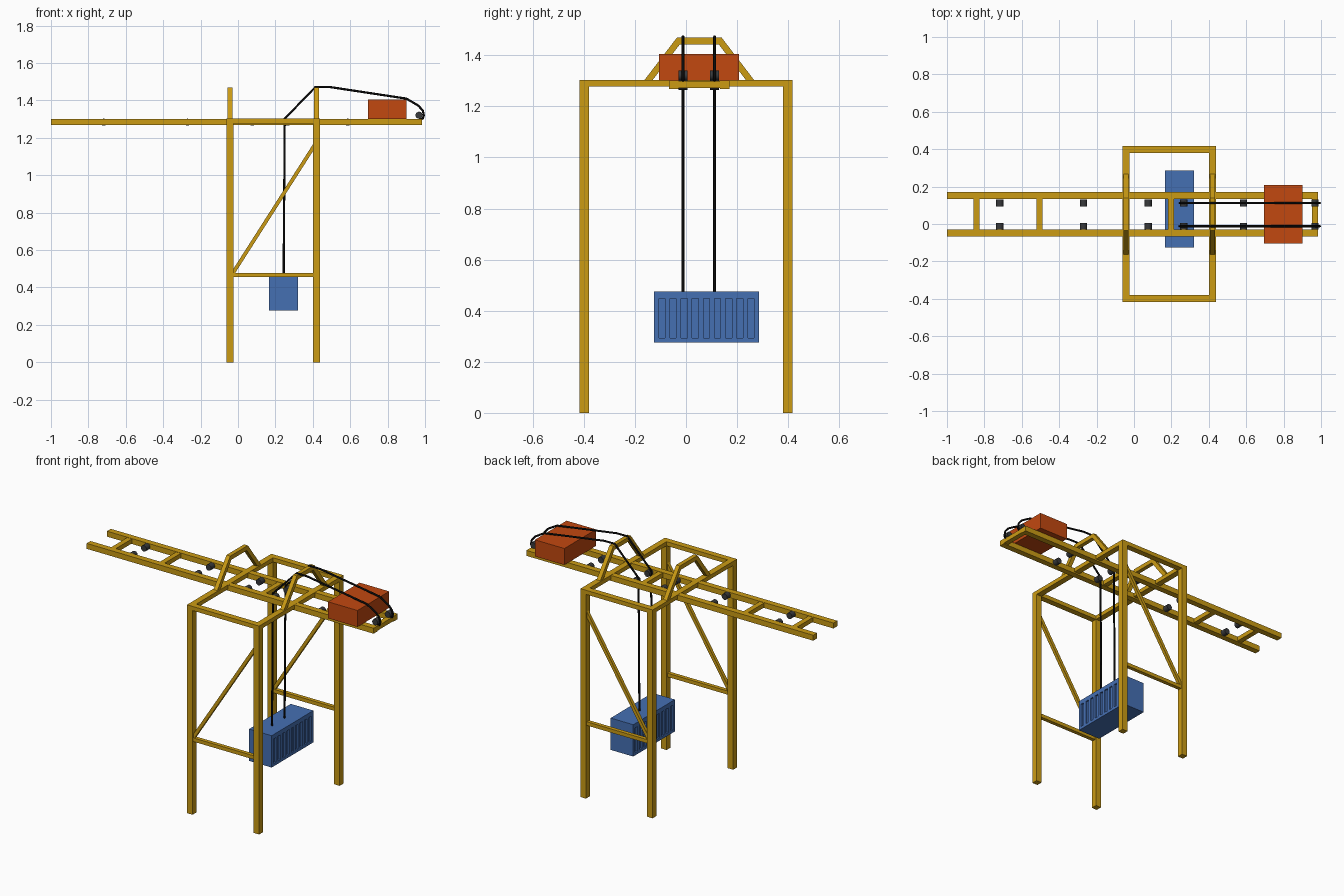
import bpy
import bmesh
from mathutils import Matrix, Vector

cube = bpy.data.objects.get("Cube")
if cube:
    bpy.data.objects.remove(cube, do_unlink=True)


def material(name, rgb):
    mat = bpy.data.materials.new(name)
    mat.use_nodes = True
    mat.diffuse_color = (*rgb, 1)
    mat.node_tree.nodes["Principled BSDF"].inputs["Base Color"].default_value = (*rgb, 1)
    return mat


YELLOW = material("crane yellow", (0.6, 0.33, 0.007))
ORANGE = material("house orange", (0.54, 0.065, 0.005))
BLUE = material("container blue", (0.06, 0.16, 0.45))
GREY = material("wheel grey", (0.04, 0.042, 0.045))
BLACK = material("cable black", (0.003, 0.003, 0.003))


def finish(name, bm, mat):
    bmesh.ops.recalc_face_normals(bm, faces=bm.faces)
    mesh = bpy.data.meshes.new(name)
    bm.to_mesh(mesh)
    bm.free()
    mesh.materials.append(mat)
    obj = bpy.data.objects.new(name, mesh)
    bpy.context.collection.objects.link(obj)
    return obj


def box_mesh(lo, hi):
    bm = bmesh.new()
    lo, hi = Vector(lo), Vector(hi)
    mat = Matrix.Translation((lo + hi) / 2) @ Matrix.Diagonal((*(hi - lo), 1))
    bmesh.ops.create_cube(bm, size=1, matrix=mat)
    return bm


def box(name, lo, hi, mat=YELLOW):
    return finish(name, box_mesh(lo, hi), mat)


def strut(name, a, b, width):
    a, b = Vector(a), Vector(b)
    bm = bmesh.new()
    turn = (b - a).to_track_quat('Z', 'Y').to_matrix().to_4x4()
    size = Matrix.Diagonal((width, width, (b - a).length, 1))
    bmesh.ops.create_cube(bm, size=1, matrix=Matrix.Translation((a + b) / 2) @ turn @ size)
    return finish(name, bm, YELLOW)


LEG_X = (-0.042, 0.419)      # leg centre lines
LEG_Y = 0.398
HALF = 0.019                 # half width of the main beams
TOP = 1.303
RAIL_Y = (-0.048, 0.152)     # boom girder centre lines
MID_Y = 0.052                # centre line of the boom
CABLE_Y = (-0.012, 0.112)

# Portal frame: four legs, side beams, lower ties and diagonal braces
for side, y in (("front", -LEG_Y), ("back", LEG_Y)):
    for end, x in zip(("inner", "outer"), LEG_X):
        box(f"{side}_{end}_leg", (x - HALF, y - HALF, 0), (x + HALF, y + HALF, TOP))
    box(f"{side}_top_beam", (LEG_X[0], y - HALF, 1.277), (LEG_X[1], y + HALF, TOP))
    box(f"{side}_lower_tie", (LEG_X[0], y - 0.012, 0.455), (LEG_X[1], y + 0.012, 0.478))
    strut(f"{side}_diagonal_brace", (-0.035, y, 0.465), (0.412, y, 1.165), 0.02)

# Cross beams with a trapezoid frame standing on each
half_profile = [(0.217, 1.30), (0.087, 1.47), (0.076, 1.443), (0.185, 1.30)]
for end, x in zip(("inner", "outer"), LEG_X):
    box(f"{end}_cross_beam", (x - HALF, -LEG_Y, 1.277), (x + HALF, LEG_Y, TOP))
    outer, inner = half_profile[:2], half_profile[2:]
    loop = ([(-y, z) for y, z in outer] + [(y, z) for y, z in reversed(outer)]
            + [(y, z) for y, z in reversed(inner)] + [(-y, z) for y, z in inner])
    bm = bmesh.new()
    face = bm.faces.new([bm.verts.new((x - 0.013, MID_Y + y, z)) for y, z in loop])
    extruded = bmesh.ops.extrude_face_region(bm, geom=[face])["geom"]
    bmesh.ops.translate(bm, vec=(0.026, 0, 0),
                        verts=[v for v in extruded if isinstance(v, bmesh.types.BMVert)])
    finish(f"{end}_top_frame", bm, YELLOW)

# Boom: two girders joined by short ties
for side, y in zip(("front", "back"), RAIL_Y):
    box(f"{side}_boom_girder", (-1, y - HALF, 1.268), (0.985, y + HALF, 1.302))
for i, x in enumerate((-0.843, -0.505, 0.197, 0.969)):
    box(f"boom_tie_{i + 1}", (x - 0.016, RAIL_Y[0], 1.272), (x + 0.016, RAIL_Y[1], 1.3))

# Machinery house
box("machinery_house", (0.696, -0.105, 1.302), (0.9, 0.208, 1.405), ORANGE)

# Container: cut the sides into cells, then sink the slots
c_lo, c_hi = Vector((0.165, -0.126, 0.276)), Vector((0.321, 0.286, 0.475))
bm = box_mesh(c_lo, c_hi)
slots = [0.08 + (i - 4) * 0.0436 for i in range(9)]
cuts = [((0, y + s * 0.0122, 0), (0, 1, 0)) for y in slots for s in (-1, 1)]
cuts += [((0, 0, z), (0, 0, 1)) for z in (0.294, 0.447)]
for point, normal in cuts:
    bmesh.ops.bisect_plane(bm, geom=bm.verts[:] + bm.edges[:] + bm.faces[:],
                           plane_co=point, plane_no=normal)
bmesh.ops.recalc_face_normals(bm, faces=bm.faces)
sunk = []
for f in bm.faces:
    c = f.calc_center_median()
    if (abs(f.normal.x) > 0.9 and 0.294 < c.z < 0.447
            and any(abs(c.y - y) < 0.005 for y in slots)):
        sunk.append(f)
bmesh.ops.inset_individual(bm, faces=sunk, thickness=0.0, depth=-0.01)
finish("container", bm, BLUE)

# Sheaves along the boom and the hoist cables
cable_path = [(0.968, 1.299), (0.988, 1.303), (0.994, 1.32), (0.988, 1.345), (0.965, 1.372),
              (0.9, 1.41), (0.49, 1.472), (0.415, 1.473), (0.25, 1.303), (0.244, 0.474)]
for side, y in zip(("front", "back"), CABLE_Y):
    for i, x in enumerate((-0.718, -0.27, 0.076, 0.266, 0.586, 0.968)):
        z = 1.321 if x > 0.9 else 1.284
        bm = bmesh.new()
        bmesh.ops.create_cone(bm, cap_ends=True, segments=16, radius1=0.019, radius2=0.019,
                              depth=0.036, matrix=Matrix.Translation((x, y, z))
                              @ Matrix.Rotation(1.5708, 4, 'X'))
        wheel = finish(f"{side}_sheave_{i + 1}", bm, GREY)
        bpy.context.view_layer.objects.active = wheel
        wheel.select_set(True)
        bpy.ops.object.shade_smooth_by_angle()
        wheel.select_set(False)

    curve = bpy.data.curves.new(f"{side}_cable", 'CURVE')
    curve.dimensions = '3D'
    curve.bevel_depth = 0.006
    curve.bevel_resolution = 2
    curve.use_fill_caps = True
    spline = curve.splines.new('POLY')
    spline.points.add(len(cable_path) - 1)
    for p, (x, z) in zip(spline.points, cable_path):
        p.co = (x, y, z, 1)
    curve.materials.append(BLACK)
    bpy.context.collection.objects.link(bpy.data.objects.new(f"{side}_cable", curve))
